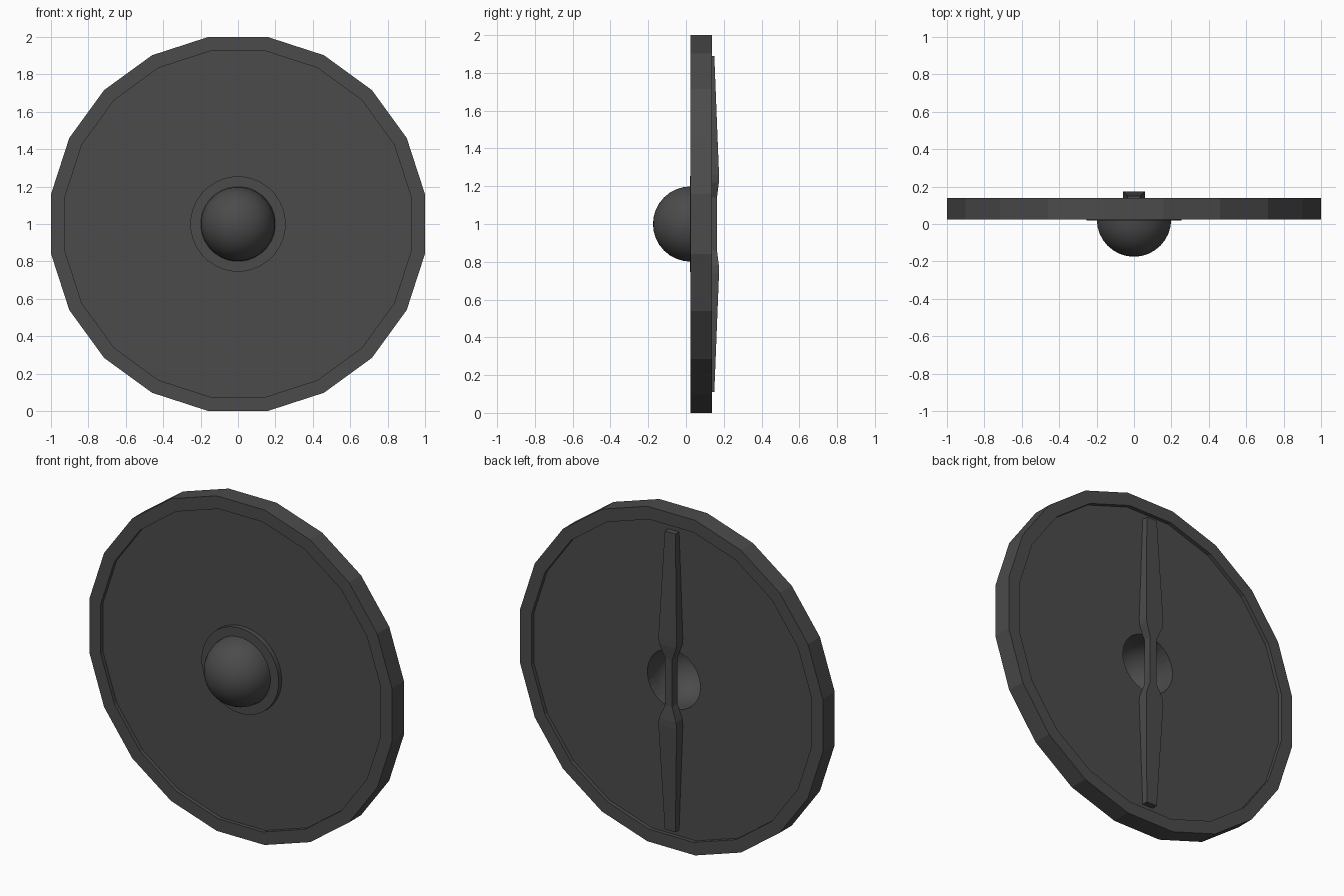
import bpy, bmesh, math

if "Cube" in bpy.data.objects:
    bpy.data.objects.remove(bpy.data.objects["Cube"])

dark = bpy.data.materials.new("dark_grey")
dark.diffuse_color = (0.07, 0.07, 0.07, 1)
dark.use_nodes = True
dark.node_tree.nodes["Principled BSDF"].inputs["Base Color"].default_value = dark.diffuse_color


def finish(name, bm, smooth=False):
    bmesh.ops.recalc_face_normals(bm, faces=bm.faces)
    me = bpy.data.meshes.new(name)
    bm.to_mesh(me)
    bm.free()
    ob = bpy.data.objects.new(name, me)
    bpy.context.collection.objects.link(ob)
    me.materials.append(dark)
    if smooth:
        bpy.ops.object.select_all(action='DESELECT')
        ob.select_set(True)
        bpy.context.view_layer.objects.active = ob
        bpy.ops.object.shade_smooth_by_angle(angle=math.radians(35))
    return ob


def lathe(name, profile, sides, smooth=False):
    """Spin a closed (radius, y) profile around the shield axis (y, at z = 1)."""
    bm = bmesh.new()
    rings = []
    for i in range(sides):
        a = 2 * math.pi * (i + 0.5) / sides
        rings.append([bm.verts.new((r * math.cos(a), y, 1 + r * math.sin(a)))
                      for r, y in profile])
    n = len(profile)
    for i in range(sides):
        p, q = rings[i], rings[(i + 1) % sides]
        for j in range(n):
            k = (j + 1) % n
            bm.faces.new((p[j], p[k], q[k], q[j]))
    bmesh.ops.remove_doubles(bm, verts=bm.verts, dist=1e-5)
    return finish(name, bm, smooth)


# Twenty-sided rim, its flats touching the unit square
c = math.cos(math.pi / 20)
ro, ri = 1.0 / c, 0.925 / c
lathe("rim", [(ro, 0.025), (ro, 0.138), (ri, 0.138), (ri, 0.025)], 20)

# Recessed board with a hand hole
FRONT, BACK = 0.048, 0.115
lathe("board", [(0.96, FRONT), (0.96, BACK), (0.175, BACK), (0.175, FRONT)], 32)

# Hollow domed boss with a flat flange
steps = 8
arc = [math.pi / 2 * i / steps for i in range(steps + 1)]
outer = [(0.2 * math.sin(a), 0.025 - 0.2 * math.cos(a)) for a in arc]
inner = [(0.175 * math.sin(a), 0.03 - 0.18 * math.cos(a)) for a in reversed(arc)]
lathe("boss", outer + [(0.2, 0.02), (0.255, 0.02), (0.255, 0.055), (0.175, 0.055)] + inner,
      32, smooth=True)

# Handle bar: (z offset, half width, inner y, outer y), mirrored about the centre
half = [(0.89, 0.035, 0.105, 0.15), (0.26, 0.06, 0.105, 0.175),
        (0.22, 0.056, 0.107, 0.174), (0.14, 0.023, 0.115, 0.164)]
stations = half + [(-z, w, a, b) for z, w, a, b in reversed(half)]
bm = bmesh.new()
loops = [[bm.verts.new((x, y, 1 + z))
          for x, y in ((-w, a), (w, a), (w, b), (-w, b))] for z, w, a, b in stations]
for p, q in zip(loops, loops[1:]):
    for j in range(4):
        k = (j + 1) % 4
        bm.faces.new((p[j], p[k], q[k], q[j]))
bm.faces.new(loops[0])
bm.faces.new(loops[-1])
finish("handle", bm)
